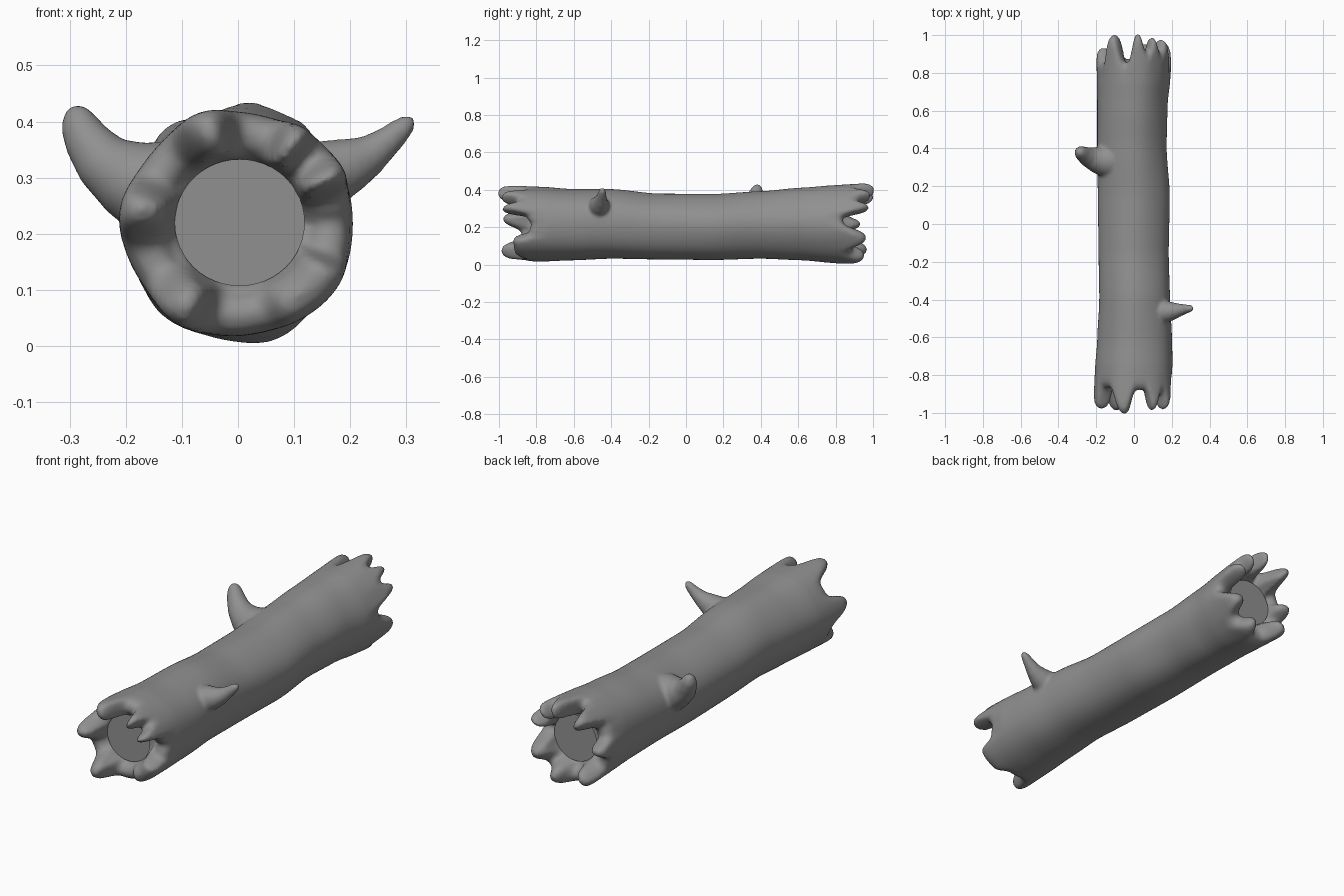
import bpy, bmesh
from math import sin, cos, pi, radians
from mathutils import Vector

if "Cube" in bpy.data.objects:
    bpy.data.objects.remove(bpy.data.objects["Cube"])

SEG = 144
FLOOR = 0.85

# Trunk outline stations: y, left x, right x, bottom z, top z
stations = [(-1.0, -.211, .211, .010, .423), (-.82, -.211, .213, .012, .423),
            (-.6, -.195, .206, .02, .406), (-.4, -.185, .195, .028, .406),
            (-.15, -.19, .187, .023, .381), (.15, -.195, .192, .02, .379),
            (.4, -.2, .174, .028, .394), (.62, -.2, .178, .02, .414),
            (.85, -.203, .203, 0, .433), (1.0, -.203, .203, .002, .433)]

# Broken rims: angle in degrees, reach (alternating tooth tip and notch)
front_rim = [(0, .83), (12, .85), (28, .985), (43, .905), (57, .99), (74, .88), (84, .88),
             (106, 1.008), (136, .87), (146, .87), (170, .98), (200, .88), (208, .88),
             (238, .99), (262, .875), (280, .875), (303, .92), (330, .925), (345, .84)]
back_rim = [(8, .84), (30, .98), (42, .92), (56, .99), (68, .92), (83, 1.01),
            (104, .855), (128, 1.005), (150, .86), (160, .86), (180, .935), (200, .86),
            (207, .86), (230, .97), (256, .875), (265, .875), (290, .955), (312, .89),
            (335, .965)]


def ease(t):
    return (1 - cos(pi * t)) / 2


def outline(y):
    y = max(-1, min(1, y))
    for a, b in zip(stations, stations[1:]):
        if y <= b[0]:
            t = (y - a[0]) / (b[0] - a[0])
            t = (t + ease(t)) / 2
            return [p + (q - p) * t for p, q in zip(a[1:], b[1:])]
    return stations[-1][1:]


def reach(rim, ang):
    # Steep sided steps give blunt teeth and rounded notches
    d = ang % 360
    loop = [(rim[-1][0] - 360, rim[-1][1])] + rim + [(rim[0][0] + 360, rim[0][1])]
    for a, b in zip(loop, loop[1:]):
        if a[0] <= d <= b[0]:
            t = ease((d - a[0]) / (b[0] - a[0]))
            return a[1] + (b[1] - a[1]) * (t + ease(t)) / 2
    return rim[0][1]


def trunk_point(ang, y, inset=0, swell=0):
    xl, xr, zb, zt = outline(y)
    c, s = cos(radians(ang)), sin(radians(ang))
    k = 1 + .012 * sin(radians(ang) * 5 + y * 2)
    rx, rz = (xr - xl) / 2 - .003 - inset + swell, (zt - zb) / 2 - .003 - inset + swell
    return Vector(((xl + xr) / 2 + rx * k * c, y, (zb + zt) / 2 + rz * k * s))


def end_rings(rim, side):
    # From the hollow floor, over the jagged rim, back onto the bark
    rows = []
    angles = [i * 360 / SEG for i in range(SEG)]
    for depth, r in ((FLOOR - .06, .1), (FLOOR - .012, .113)):
        rows.append([Vector((.003 + r * cos(radians(a)), side * min(depth, reach(rim, a) - .02),
                             .22 + r * sin(radians(a)))) for a in angles])
    for back, inset in ((.035, .08), (.01, .064), (0, .04),
                        (.008, .016), (.03, .003), (.06, 0)):
        row = []
        for a in angles:
            L = reach(rim, a)
            row.append(trunk_point(a, side * (L - back), inset, (L - .92) * .06))
        rows.append(row)
    return rows


def make_object(name, bm):
    bmesh.ops.recalc_face_normals(bm, faces=bm.faces)
    me = bpy.data.meshes.new(name)
    bm.to_mesh(me)
    bm.free()
    ob = bpy.data.objects.new(name, me)
    bpy.context.collection.objects.link(ob)
    return ob


def loft(bm, rows):
    rings = [[bm.verts.new(p) for p in row] for row in rows]
    n = len(rings[0])
    for a, b in zip(rings, rings[1:]):
        for i in range(n):
            j = (i + 1) % n
            bm.faces.new((a[i], a[j], b[j], b[i]))
    bm.faces.new(rings[0])
    bm.faces.new(rings[-1])


def stub(name, path):
    # Tapered bent branch: chain of (x, y, z, radius) with a rounded tip
    pts = [Vector(p[:3]) for p in path]
    rows = []
    for i, p in enumerate(pts):
        d = (pts[min(i + 1, len(pts) - 1)] - pts[max(i - 1, 0)]).normalized()
        u = d.cross(Vector((0, 1, 0))).normalized()
        v = u.cross(d)
        r = path[i][3]
        rows.append([p + r * (u * cos(2 * pi * k / 24) + v * sin(2 * pi * k / 24))
                     for k in range(24)])
    bm = bmesh.new()
    loft(bm, rows)
    return make_object(name, bm)


# Dark grey wood
wood = bpy.data.materials.new("wood")
wood.diffuse_color = (.28, .28, .28, 1)
wood.use_nodes = True
wood.node_tree.nodes["Principled BSDF"].inputs["Base Color"].default_value = wood.diffuse_color

# Hollow trunk with broken ends
bm = bmesh.new()
body = [[trunk_point(i * 360 / SEG, -.74 + j * .04) for i in range(SEG)] for j in range(38)]
loft(bm, end_rings(front_rim, -1) + body + end_rings(back_rim, 1)[::-1])
log = make_object("log", bm)

# Branch stubs
left = stub("left_branch", [(-.09, .335, .25, .1), (-.15, .335, .283, .09),
                            (-.2, .34, .3, .07), (-.242, .354, .33, .053),
                            (-.27, .37, .368, .042), (-.284, .38, .398, .034),
                            (-.289, .384, .42, .022), (-.291, .386, .43, .008)])
right = stub("right_branch", [(.12, -.465, .29, .068), (.17, -.464, .312, .059),
                              (.205, -.461, .325, .048), (.237, -.456, .342, .036),
                              (.268, -.451, .366, .027), (.295, -.447, .39, .021),
                              (.307, -.446, .401, .015), (.314, -.445, .407, .006)])

# Fuse branches and trunk into one smooth skin
bpy.ops.object.select_all(action='DESELECT')
for ob in (left, right, log):
    ob.select_set(True)
bpy.context.view_layer.objects.active = log
bpy.ops.object.join()
log.data.materials.append(wood)
rm = log.modifiers.new("fuse", 'REMESH')
rm.mode = 'VOXEL'
rm.voxel_size = .008
rm.use_smooth_shade = True
sm = log.modifiers.new("soften", 'SMOOTH')
sm.factor = .5
sm.iterations = 10

# Flat floors inside both hollow ends
for name, side in (("front_hollow_floor", -1), ("back_hollow_floor", 1)):
    bm = bmesh.new()
    ring = [bm.verts.new((.003 + .116 * cos(2 * pi * i / 48), side * FLOOR,
                          .22 + .113 * sin(2 * pi * i / 48))) for i in range(48)]
    f = bm.faces.new(ring)
    f.normal_update()
    if f.normal.y * side < 0:
        f.normal_flip()
    me = bpy.data.meshes.new(name)
    bm.to_mesh(me)
    bm.free()
    me.materials.append(wood)
    bpy.context.collection.objects.link(bpy.data.objects.new(name, me))
